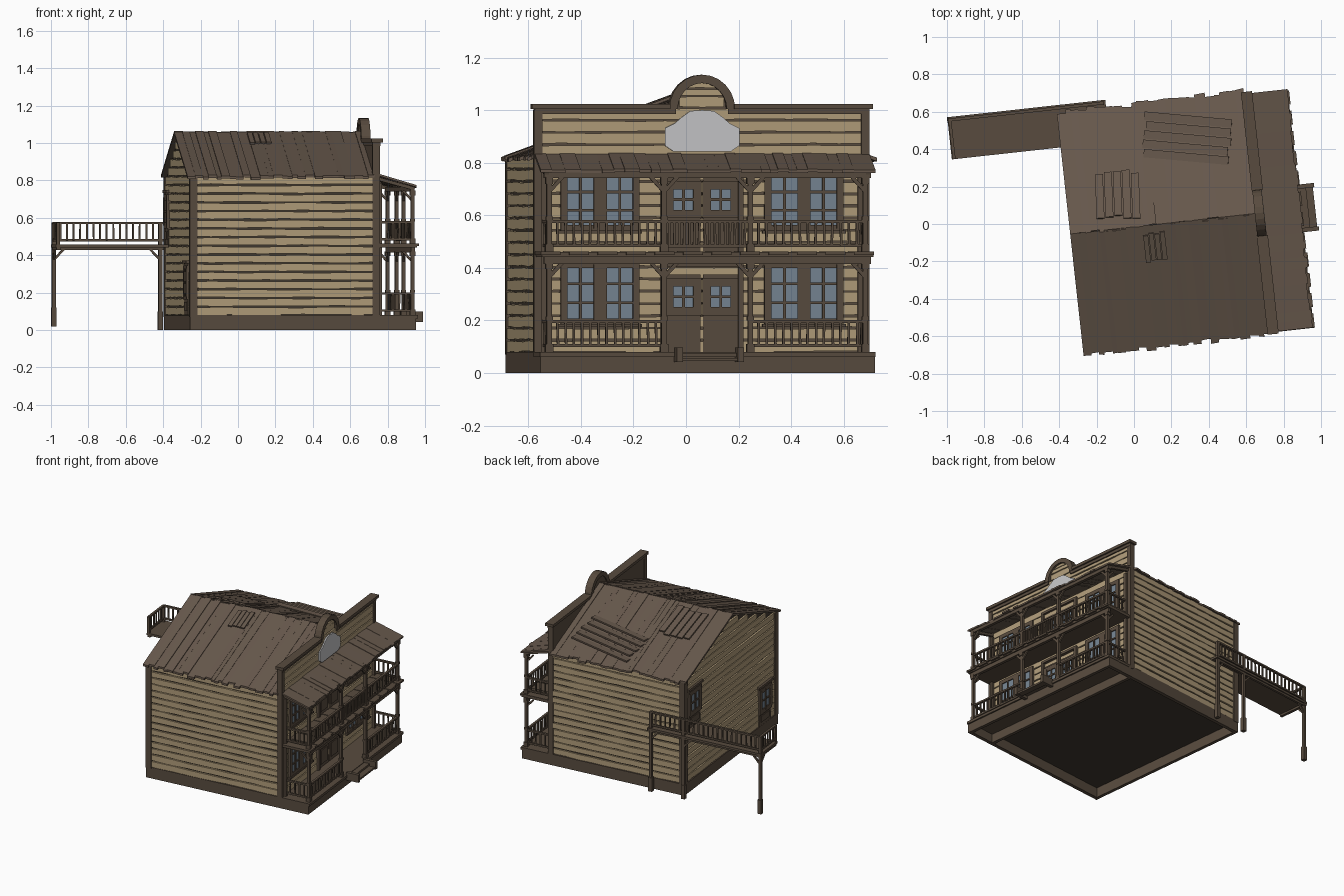
import bpy, bmesh, math, random
from mathutils import Vector, Matrix

if "Cube" in bpy.data.objects:
    bpy.data.objects.remove(bpy.data.objects["Cube"])

random.seed(4)
R = random.uniform
# Local axes: x = out of the facade, y = along the facade; whole house is turned a little
TURN = Matrix.Rotation(math.radians(6.3), 4, 'Z') @ Matrix.Translation((0, -0.015, 0))


def mat(name, c):
    m = bpy.data.materials.new(name)
    m.diffuse_color = (*c, 1)
    m.use_nodes = True
    m.node_tree.nodes["Principled BSDF"].inputs["Base Color"].default_value = m.diffuse_color
    return m


TAN = mat("tan siding", (0.44, 0.335, 0.195))
TRIM = mat("dark brown trim", (0.098, 0.071, 0.049))
ROOF = mat("roof brown", (0.135, 0.098, 0.072))
GAP = mat("shadow brown", (0.052, 0.04, 0.029))
GLASS = mat("blue grey glass", (0.18, 0.235, 0.29))
SIGN = mat("pale grey sign", (0.56, 0.56, 0.57))


class Part:
    def __init__(self, name, material):
        self.name, self.mat, self.bm = name, material, bmesh.new()

    def prism(self, pts, vec):
        a = [self.bm.verts.new(p) for p in pts]
        b = [self.bm.verts.new(Vector(p) + Vector(vec)) for p in pts]
        n = len(a)
        self.bm.faces.new(a)
        self.bm.faces.new(b[::-1])
        for i in range(n):
            self.bm.faces.new((a[i], b[i], b[(i + 1) % n], a[(i + 1) % n]))

    def box(self, x0, x1, y0, y1, z0, z1):
        self.prism([(x0, y0, z0), (x1, y0, z0), (x1, y1, z0), (x0, y1, z0)], (0, 0, z1 - z0))

    def beam(self, p, q, a, b=None):
        p, q, b = Vector(p), Vector(q), b or a
        d = (q - p).normalized()
        s = d.cross((0, 0, 1)) if abs(d.z) < 0.99 else Vector((1, 0, 0))
        s.normalize()
        t = s.cross(d)
        s, t = s * a / 2, t * b / 2
        self.prism([p - s - t, p + s - t, p + s + t, p - s + t], q - p)

    def plank(self, org, d, nrm, s0, s1, z0, z1, wob=0.005):
        # one ragged clapboard on a wall
        n = max(2, int((s1 - s0) / 0.09))
        org, d = Vector(org), Vector(d)
        pt = lambda i, z: org + d * (s0 + (s1 - s0) * i / n) + Vector((0, 0, z))
        pts = [pt(i, z0 + R(0, wob)) for i in range(n + 1)]
        pts += [pt(i, z1 - R(0, wob)) for i in range(n, -1, -1)]
        self.prism(pts, Vector(nrm) * R(0.009, 0.014))

    def done(self):
        bmesh.ops.recalc_face_normals(self.bm, faces=self.bm.faces)
        self.bm.transform(TURN)
        me = bpy.data.meshes.new(self.name)
        self.bm.to_mesh(me)
        me.materials.append(self.mat)
        bpy.context.collection.objects.link(bpy.data.objects.new(self.name, me))


SLOPE, RIDGE, W = 0.364, 1.045, 0.625
roof_z = lambda y: RIDGE - SLOPE * abs(y)

# House core behind the boards, and false front backing
core = Part("house_core", GAP)
core.prism([(-0.315, -W, 0.07), (-0.315, W, 0.07), (-0.315, W, roof_z(W)), (-0.315, 0, RIDGE),
            (-0.315, -W, roof_z(W))], (0.975, 0, 0))
core.done()
back = Part("false_front_backing", TRIM)
back.box(0.655, 0.672, -0.63, 0.63, 0.07, 1.0)
back.prism([(0.655, 0.1 * math.cos(a * math.pi / 12), 1.0 + 0.11 * math.sin(a * math.pi / 12))
            for a in range(13)], (0.017, 0, 0))
back.done()

# Tan clapboards on all walls
siding = Part("siding", TAN)
ROW = 0.0465
for i in range(16):
    z0, z1 = 0.08 + i * ROW, 0.08 + (i + 1) * ROW - 0.003
    for s in (-1, 1):
        siding.plank((0, s * W, 0), (1, 0, 0), (0, s, 0), -0.315, 0.66, z0, z1)
for i in range(21):
    z0, z1 = 0.08 + i * ROW, 0.08 + (i + 1) * ROW - 0.003
    h = min(W, (RIDGE - z1) / SLOPE)
    if h > 0.03:
        siding.plank((-0.315, 0, 0), (0, 1, 0), (-1, 0, 0), -h, h, z0, z1)
    h = 0.62 if z1 < 1.01 else 0.098 * math.sqrt(max(0, 1 - ((z1 - 1.0) / 0.11) ** 2))
    siding.plank((0.672, 0, 0), (0, 1, 0), (1, 0, 0), -h, h, z0, z1, 0.004)
for i, h in ((0, 0.085), (1, 0.055)):
    siding.plank((0.672, 0, 0), (0, 1, 0), (1, 0, 0), -h, h, 1.055 + i * 0.028, 1.08 + i * 0.028, 0.003)
siding.done()

# Foundation skirt, porch floors, corner boards
base = Part("foundation_skirt", TRIM)
for s in (-1, 1):
    base.box(-0.33, 0.885, s * 0.64, s * 0.615, 0, 0.08)
for x in (-0.33, 0.66, 0.862):
    base.box(x, x + 0.023, -0.615, 0.615, 0, 0.078)
base.done()
floors = Part("porch_floors", TRIM)
floors.box(0.67, 0.895, -0.642, 0.642, 0.062, 0.08)
floors.box(0.67, 0.89, -0.635, 0.635, 0.442, 0.46)
floors.box(0.86, 0.882, -0.625, 0.625, 0.415, 0.445)
for i in range(12):
    y = -0.6 + i * 0.109
    floors.box(0.67, 0.90 + R(0, 0.006), y - 0.04, y + 0.035, 0.45, 0.463)
floors.done()
corner = Part("corner_boards", TRIM)
for s in (-1, 1):
    corner.box(-0.332, -0.315, s * 0.595, s * 0.642, 0.07, 0.815)
    corner.box(-0.332, -0.29, s * 0.62, s * 0.642, 0.07, 0.815)
    corner.box(0.652, 0.69, s * 0.61, s * 0.642, 0.07, 1.0)
corner.done()

# Cornice and round arch of the false front
cornice = Part("cornice", TRIM)
for s in (-1, 1):
    cornice.box(0.645, 0.705, s * 0.122, s * 0.652, 1.004, 1.024)
    cornice.box(0.652, 0.694, s * 0.1, s * 0.64, 0.985, 1.004)
arch = [(r * math.cos(a * math.pi / 12), 1.004 + (r + 0.005) * math.sin(a * math.pi / 12))
        for r, rng in ((0.126, range(13)), (0.094, range(12, -1, -1))) for a in rng]
cornice.prism([(0.648, y, z) for y, z in arch], (0.05, 0, 0))
cornice.done()

# Blank sign plate
sign = Part("sign_plate", SIGN)
half = [(0.0, 1.0), (0.045, 0.997), (0.08, 0.972), (0.105, 0.95), (0.142, 0.932), (0.142, 0.865), (0.11, 0.843)]
sign.prism([(0.69, y, z) for y, z in half] + [(0.69, -y, z) for y, z in half[:0:-1]], (0.009, 0, 0))
sign.done()

# Main roof: ragged planks down both slopes
roof = Part("roof_planks", ROOF)
for s in (-1, 1):
    x = -0.345
    while x < 0.655:
        x1 = min(x + R(0.025, 0.06), 0.66)
        e, lift, r0 = 0.655 + R(-0.012, 0.014), R(0, 0.006), R(-0.012, 0.004) if s > 0 else 0
        roof.prism([(x, s * r0, RIDGE + lift), (x1, s * r0, RIDGE + lift),
                    (x1, s * (e + R(-.006, .006)), roof_z(e) + lift), (x, s * e, roof_z(e) + lift)], (0, 0, 0.014))
        x = x1
roof.done()
# Loose repair boards on the roof
patch = Part("roof_patches", ROOF)


def loose(cx, cy, ang, length, wide, n):
    c, s = math.cos(ang), math.sin(ang)
    for i in range(n):
        o = (i - (n - 1) / 2) * wide / n
        a, b = [(cx - o * s + t * c, cy + o * c + t * s) for t in (-length / 2 + R(0, .02), length / 2 - R(0, .02))]
        patch.beam((*a, roof_z(a[1]) + 0.024), (*b, roof_z(b[1]) + 0.024), wide / n * 0.88, 0.011)


loose(0.33, 0.44, -0.2, 0.48, 0.25, 5)
loose(-0.07, 0.18, 1.5, 0.26, 0.24, 5)
loose(0.1, -0.12, 1.57, 0.17, 0.12, 4)
patch.done()

# Porch roof planks with beam and rafters
proof = Part("porch_roof", ROOF)
y = -0.64
while y < 0.635:
    y1 = min(y + R(0.03, 0.06), 0.642)
    e, l = 0.893 + R(-0.012, 0.01), R(0, 0.005)
    proof.prism([(0.68, y, 0.822 + l), (0.68, y1, 0.822 + l), (e, y1, 0.76 + l), (e, y, 0.76 + l)], (0, 0, 0.012))
    y = y1
proof.done()
frame = Part("porch_roof_frame", TRIM)
frame.box(0.858, 0.88, -0.625, 0.625, 0.742, 0.764)
for s in (-1, 1):
    frame.beam((0.68, s * 0.615, 0.81), (0.88, s * 0.615, 0.755), 0.018)
frame.done()

# Porch posts, brackets, railings
posts = Part("porch_posts", TRIM)
rails = Part("railings", TRIM)


def rail(p, q, z0, z1, step=0.032):
    p, q = Vector((*p, 0)), Vector((*q, 0))
    for z, t in ((z0, 0.012), (z1 - 0.006, 0.016)):
        rails.beam(p + Vector((0, 0, z)), q + Vector((0, 0, z)), t, 0.012)
    n = max(2, round((q - p).length / step))
    for i in range(1, n):
        m = p.lerp(q, i / n)
        rails.beam(m + Vector((R(-.002, .002), R(-.003, .003), z0)), m + Vector((0, 0, z1 - 0.01)), 0.009)


PX = 0.87
for z0, z1 in ((0.08, 0.42), (0.46, 0.745)):
    for y in (-0.605, -0.165, 0.165, 0.605):
        posts.beam((PX, y, z0), (PX, y, z1), 0.02)
        posts.beam((PX, y, z0), (PX, y, z0 + 0.03), 0.03)
        posts.beam((PX, y, z0 + 0.12), (PX, y, z0 + 0.135), 0.026)
        posts.beam((PX, y, z1 - 0.025), (PX, y, z1), 0.028)
        for s in (-1, 1):
            if abs(y + s * 0.05) < 0.62:
                posts.beam((PX, y, z1 - 0.055), (PX, y + s * 0.05, z1), 0.012, 0.014)
    for s in (-1, 1):
        posts.beam((0.695, s * 0.605, z0), (0.695, s * 0.605, z1 + 0.04), 0.02)
        posts.beam((PX, s * 0.605, z1 - 0.055), (PX - 0.05, s * 0.605, z1), 0.012)
        rail((PX, s * 0.165), (PX, s * 0.605), z0 + 0.025, z0 + 0.122)
        rail((0.695, s * 0.605), (PX, s * 0.605), z0 + 0.025, z0 + 0.122)
rail((PX, -0.165), (PX, 0.165), 0.483, 0.582, 0.02)

# Back walkway with its own supports
walk = Part("walkway", TRIM)
walk.box(-0.93, -0.325, 0.465, 0.692, 0.442, 0.458)
walk.box(-0.33, -0.08, 0.635, 0.692, 0.442, 0.458)
walk.box(-0.92, -0.09, 0.668, 0.684, 0.428, 0.443)
walk.box(-0.925, -0.905, 0.47, 0.69, 0.428, 0.443)
for x, z in ((-0.918, 0.02), (-0.345, 0.0), (-0.1, 0.0)):
    walk.beam((x, 0.676, z), (x, 0.676, 0.575), 0.02)
    walk.beam((x, 0.676, z), (x, 0.676, z + 0.1), 0.028)
for a, b in ((-0.918, -0.865), (-0.345, -0.4), (-0.1, -0.15)):
    walk.beam((a, 0.676, 0.375), (b, 0.676, 0.432), 0.012)
walk.beam((-0.918, 0.676, 0.375), (-0.918, 0.62, 0.432), 0.012)
walk.beam((-0.918, 0.474, 0.45), (-0.918, 0.474, 0.575), 0.018)
walk.done()
rail((-0.918, 0.676), (-0.1, 0.676), 0.48, 0.578, 0.036)
rail((-0.918, 0.474), (-0.918, 0.676), 0.48, 0.578, 0.036)
posts.done()
rails.done()

# Windows and doors
glass = Part("window_glass", GLASS)
joinery = Part("window_and_door_frames", TRIM)


def sash(x, n, y0, y1, z0, z1, cols, rows, t=0.013):
    glass.box(x, x + n * 0.017, y0, y1, z0, z1)
    for i in range(cols + 1):
        y = y0 + (y1 - y0) * i / cols
        h = t if i in (0, cols) else 0.005
        joinery.box(x, x + n * 0.025, y - h, y + h, z0, z1)
    for i in range(rows + 1):
        z = z0 + (z1 - z0) * i / rows
        h = t if i in (0, rows) else 0.005
        joinery.box(x, x + n * 0.024, y0 - t, y1 + t, z - h, z + h)


def door(x, n, y0, y1, z0, z1, zg):
    joinery.box(x, x + n * 0.016, y0, y1, z0, zg)
    joinery.box(x, x + n * 0.021, y0 + 0.025, y1 - 0.025, z0 + 0.025, zg - 0.03)
    joinery.box(x, x + n * 0.016, y0, y1, z1 - 0.04, z1)
    sash(x, n, y0 + 0.013, y1 - 0.013, zg, z1 - 0.03, 2, 2, 0.016)


FX = 0.672
for z0, z1 in ((0.195, 0.412), (0.55, 0.758)):
    for c in (-0.39, 0.39):
        sash(FX, 1, c - 0.138, c - 0.012, z0, z1, 2, 3)
        sash(FX, 1, c + 0.012, c + 0.138, z0, z1, 2, 3)
        joinery.box(FX, FX + 0.03, c - 0.16, c + 0.16, z0 - 0.02, z0 - 0.008)
for z0, z1, zg in ((0.08, 0.375, 0.235), (0.46, 0.745, 0.605)):
    for s in (-1, 1):
        door(FX, 1, *sorted((s * 0.005, s * 0.138)), z0, z1, zg)
        joinery.box(FX, FX + 0.028, s * 0.138, s * 0.158, z0, z1 + 0.04)
    joinery.box(FX, FX + 0.028, -0.158, 0.158, z1 + 0.028, z1 + 0.045)
for c, z0 in ((0.5, 0.458), (-0.46, 0.08)):
    door(-0.315, -1, c - 0.08, c + 0.08, z0, z0 + 0.28, z0 + 0.1)
    joinery.box(-0.315, -0.343, c - 0.095, c + 0.095, z0 + 0.275, z0 + 0.292)
glass.done()
joinery.done()

# Front steps
steps = Part("front_steps", TRIM)
for s in (-1, 1):
    steps.box(0.885, 0.98, s * 0.105, s * 0.128, 0.042, 0.098)
steps.box(0.885, 0.935, -0.12, 0.12, 0.062, 0.076)
steps.box(0.93, 0.972, -0.12, 0.12, 0.045, 0.058)
steps.done()
